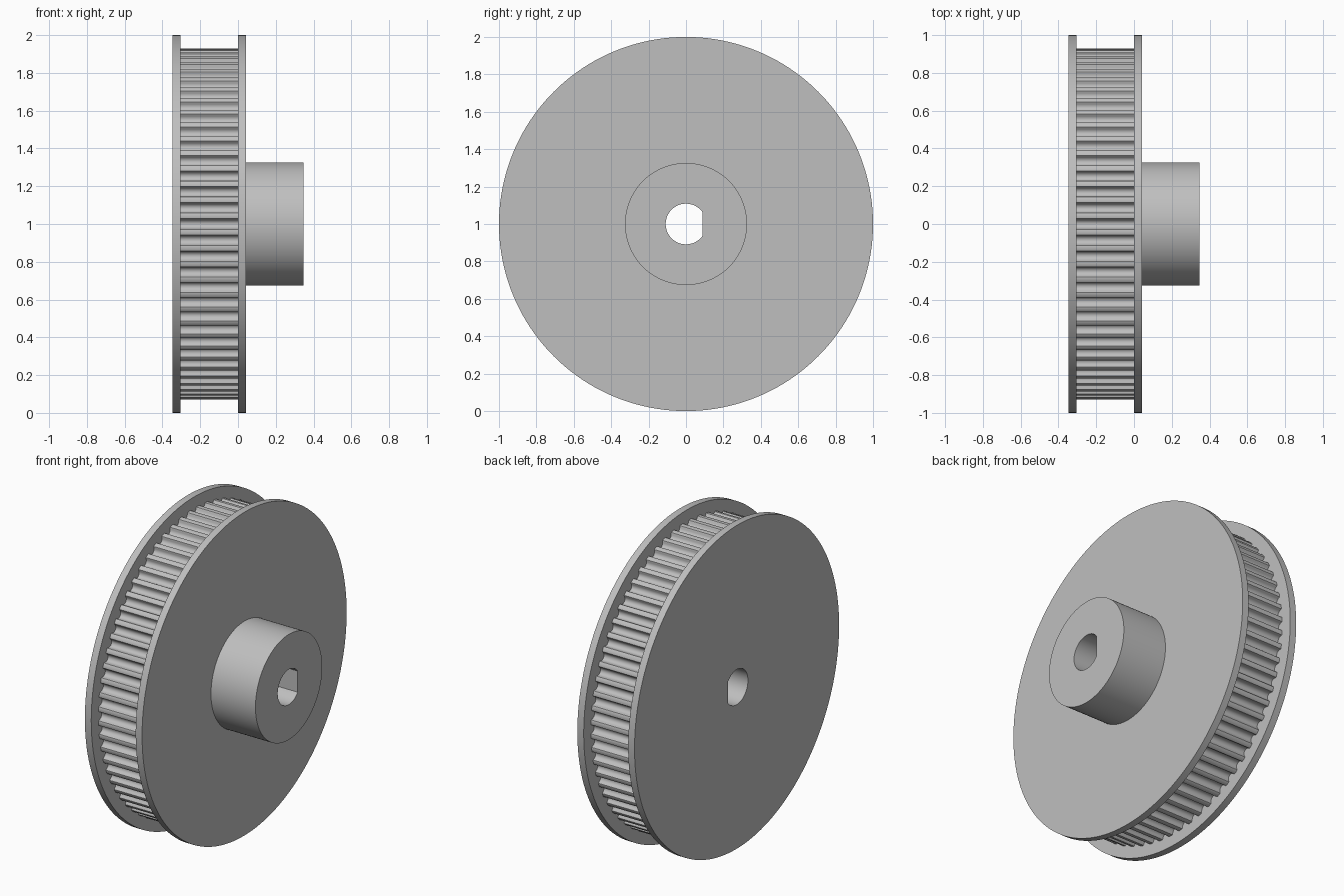
import bpy
import bmesh
from math import acos, cos, pi, sin
from mathutils import Vector

if "Cube" in bpy.data.objects:
    bpy.data.objects.remove(bpy.data.objects["Cube"], do_unlink=True)

UNIT = 1 / 23            # flange radius is 23 small units
TEETH = 68
TOOTH_RADIUS = 21.4
BORE_RADIUS = 2.5
BORE_FLAT = 2.0

# One grey for the whole pulley
grey = bpy.data.materials.new("machined grey")
grey.use_nodes = True
colour = (0.52, 0.52, 0.52, 1)
grey.diffuse_color = colour
grey.node_tree.nodes["Principled BSDF"].inputs["Base Color"].default_value = colour


def arc(radius, start, end, count):
    """Points along an arc in the y-z plane, end point left out."""
    step = (end - start) / count
    return [(radius * cos(start + i * step), radius * sin(start + i * step))
            for i in range(count)]


def circle(radius):
    return arc(radius, 0, 2 * pi, 160)


def d_bore():
    """Round shaft hole with one flat facing +y."""
    a = acos(BORE_FLAT / BORE_RADIUS)
    return arc(BORE_RADIUS, a, 2 * pi - a, 48) + [(BORE_FLAT, -BORE_RADIUS * sin(a))]


def toothed_outline():
    """Rounded belt grooves cut into a circle."""
    half = [(0.75, 0), (0.65, 0.04), (0.6, 0.13), (0.55, 0.34),
            (0.45, 0.54), (0.25, 0.71)]
    groove = [(-t, d) for t, d in half] + [(0, 0.76)] + half[::-1]
    points = []
    for i in range(TEETH):
        for t, depth in groove:
            a = 2 * pi * i / TEETH + t / TOOTH_RADIUS
            r = TOOTH_RADIUS - depth
            points.append((r * cos(a), r * sin(a)))
    return points


def bored_prism(name, outline, x0, x1):
    """Fill an outline around the bore and extrude it along x."""
    bm = bmesh.new()
    for loop in (outline, d_bore()):
        verts = [bm.verts.new((x0 * UNIT, y * UNIT, z * UNIT + 1)) for y, z in loop]
        for i, v in enumerate(verts):
            bm.edges.new((v, verts[i - 1]))
    bmesh.ops.triangle_fill(bm, edges=bm.edges[:], use_beauty=True, normal=(1, 0, 0))
    result = bmesh.ops.extrude_face_region(bm, geom=bm.faces[:])
    moved = [g for g in result["geom"] if isinstance(g, bmesh.types.BMVert)]
    bmesh.ops.translate(bm, verts=moved, vec=Vector(((x1 - x0) * UNIT, 0, 0)))
    bmesh.ops.recalc_face_normals(bm, faces=bm.faces[:])
    mesh = bpy.data.meshes.new(name)
    bm.to_mesh(mesh)
    bm.free()
    mesh.materials.append(grey)
    obj = bpy.data.objects.new(name, mesh)
    bpy.context.collection.objects.link(obj)
    # Smooth round walls, keep the rims sharp
    bpy.ops.object.select_all(action="DESELECT")
    obj.select_set(True)
    bpy.context.view_layer.objects.active = obj
    bpy.ops.object.shade_smooth_by_angle(angle=pi / 6)
    return obj


# Two flanges, the toothed belt ring between them, and the hub
bored_prism("outer_flange", circle(23), -8, -7)
bored_prism("toothed_ring", toothed_outline(), -7, 0)
bored_prism("inner_flange", circle(23), 0, 1)
bored_prism("hub", circle(7.5), 1, 8)
